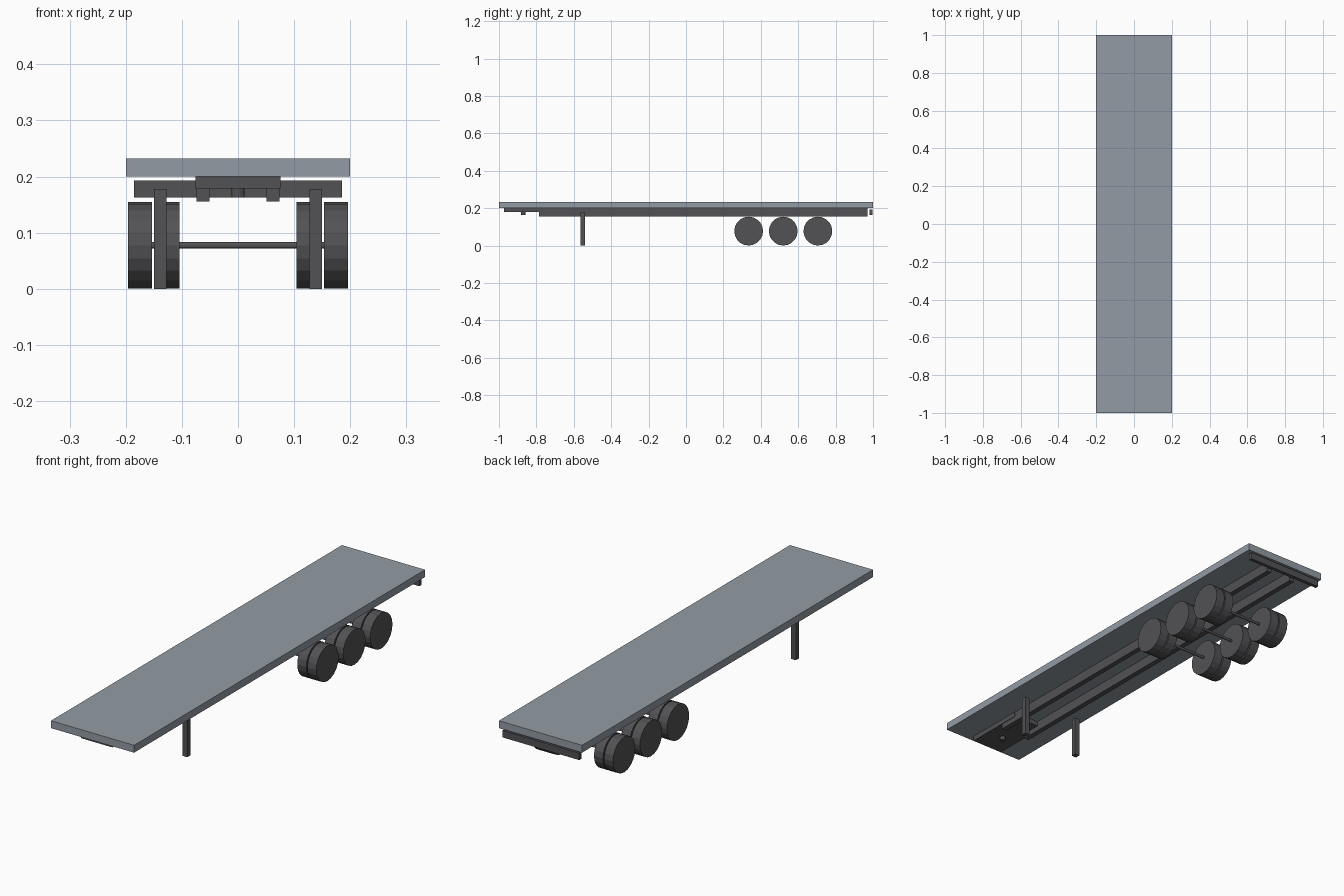
import bpy
import math

if "Cube" in bpy.data.objects:
    bpy.data.objects.remove(bpy.data.objects["Cube"])


def material(name, rgb):
    m = bpy.data.materials.new(name)
    m.diffuse_color = (*rgb, 1.0)
    m.use_nodes = True
    m.node_tree.nodes["Principled BSDF"].inputs["Base Color"].default_value = m.diffuse_color
    return m


DECK_GREY = material("deck_grey", (0.29, 0.33, 0.37))
DARK_GREY = material("dark_grey", (0.085, 0.084, 0.09))


def box(name, x, y, z, mat):
    """Box from its (min, max) extents on each axis."""
    spans = (x, y, z)
    bpy.ops.mesh.primitive_cube_add(size=1, location=[(a + b) / 2 for a, b in spans])
    ob = bpy.context.object
    ob.name = name
    ob.scale = [b - a for a, b in spans]
    bpy.ops.object.transform_apply(location=False, rotation=False, scale=True)
    ob.data.materials.append(mat)


def cylinder(name, radius, length, loc, sides, along_x=True):
    rot = (0, math.pi / 2, 0) if along_x else (0, 0, 0)
    bpy.ops.mesh.primitive_cylinder_add(vertices=sides, radius=radius, depth=length,
                                        location=loc, rotation=rot)
    ob = bpy.context.object
    ob.name = name
    ob.data.materials.append(DARK_GREY)


# Flat load deck
box("deck", (-0.2, 0.2), (-1, 1), (0.2, 0.232), DECK_GREY)

# Coupling plate and pin under the nose
box("coupling_plate", (-0.076, 0.076), (-0.972, -0.70), (0.179, 0.2), DARK_GREY)
cylinder("coupling_pin", 0.012, 0.017, (0, -0.87, 0.1715), 16, along_x=False)

# Rear underrun bar
box("rear_bar", (-0.185, 0.185), (0.982, 0.998), (0.163, 0.193), DARK_GREY)

# Chassis rails and landing legs, one per side
for side, s in (("left", -1), ("right", 1)):
    box(f"chassis_rail_{side}", sorted((s * 0.051, s * 0.074)),
        (-0.785, 0.97), (0.156, 0.2), DARK_GREY)
    box(f"landing_leg_{side}", sorted((s * 0.127, s * 0.150)),
        (-0.563, -0.541), (0, 0.178), DARK_GREY)

# Three axles with twin wheels on each end
for i, y in enumerate((0.335, 0.52, 0.705), 1):
    cylinder(f"axle_{i}", 0.006, 0.32, (0, y, 0.0775), 12)
    for side, s in (("left", -1), ("right", 1)):
        for place, x in (("inner", 0.126), ("outer", 0.1745)):
            cylinder(f"wheel_{i}_{side}_{place}", 0.077, 0.043,
                     (s * x, y, 0.0775), 20)
